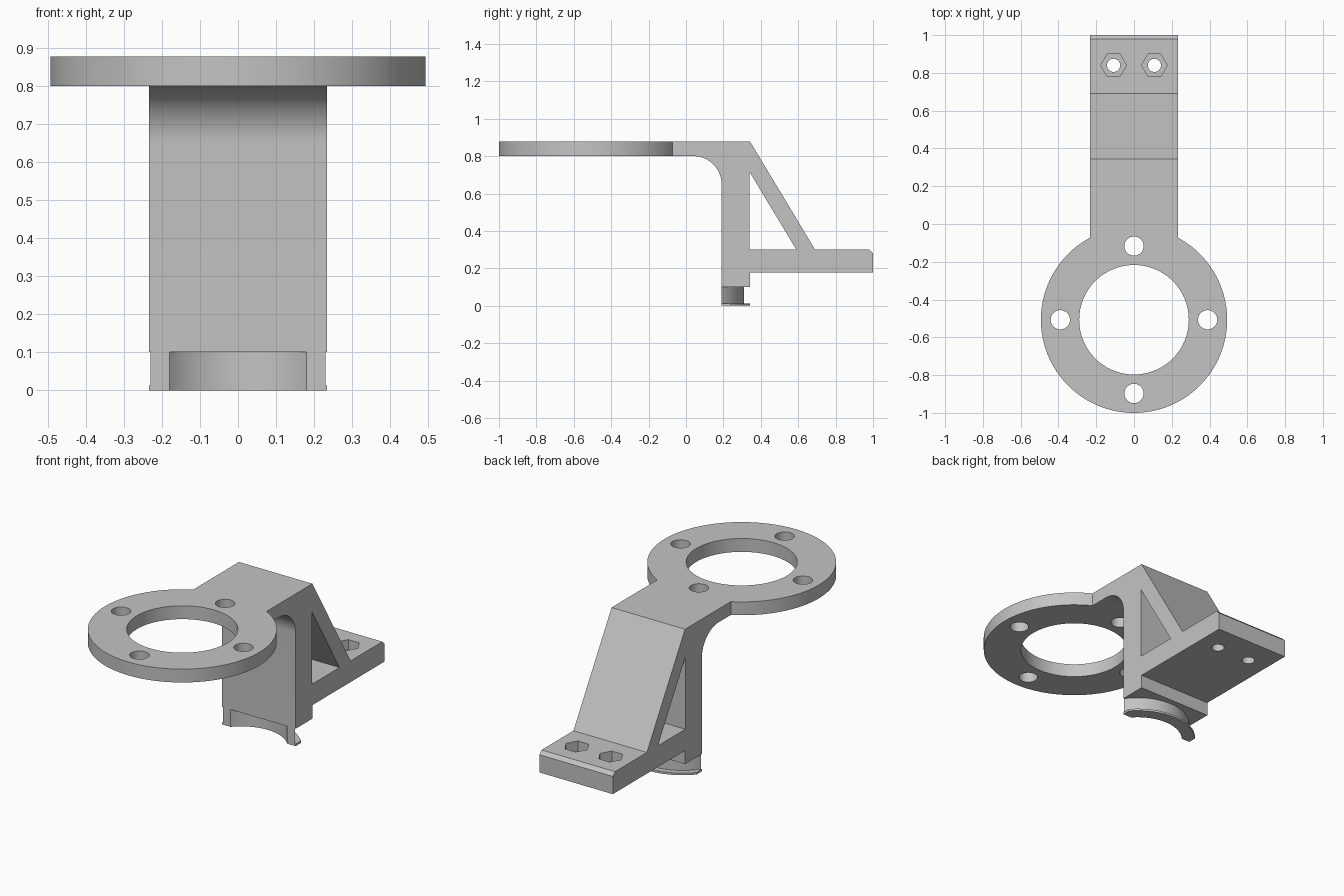
import bpy, bmesh, math
from mathutils import Vector

if "Cube" in bpy.data.objects:
    bpy.data.objects.remove(bpy.data.objects["Cube"], do_unlink=True)

grey = bpy.data.materials.new("plain grey")
grey.use_nodes = True
colour = (0.55, 0.55, 0.55, 1)
grey.diffuse_color = colour
grey.node_tree.nodes["Principled BSDF"].inputs["Base Color"].default_value = colour

HALF = 0.234               # half width of the arm
RING_Y = -0.507            # centre of the ring
TOP, UNDER = 0.877, 0.80   # ring plate heights


def prism(name, points, low, high, axis="z"):
    """Extrude a flat outline along z, or a (y, z) outline along x."""
    def place(p, h):
        return Vector((p[0], p[1], h)) if axis == "z" else Vector((h, p[0], p[1]))
    bm = bmesh.new()
    face = bm.faces.new([bm.verts.new(place(p, low)) for p in points])
    out = bmesh.ops.extrude_face_region(bm, geom=[face])
    moved = [v for v in out["geom"] if isinstance(v, bmesh.types.BMVert)]
    shift = place((0, 0), high - low)
    bmesh.ops.translate(bm, verts=moved, vec=shift)
    bmesh.ops.recalc_face_normals(bm, faces=bm.faces)
    mesh = bpy.data.meshes.new(name)
    bm.to_mesh(mesh)
    bm.free()
    mesh.materials.append(grey)
    obj = bpy.data.objects.new(name, mesh)
    bpy.context.collection.objects.link(obj)
    return obj


def arc(cx, cy, r, start, end, steps):
    return [(cx + r * math.cos(start + (end - start) * i / steps),
             cy + r * math.sin(start + (end - start) * i / steps))
            for i in range(steps + 1)]


def disc(name, cx, cy, r, low, high, sides):
    return prism(name, arc(cx, cy, r, 0, math.tau, sides)[:sides], low, high)


def combine(target, tool, operation):
    mod = target.modifiers.new("cut", "BOOLEAN")
    mod.operation, mod.solver, mod.object = operation, "EXACT", tool
    bpy.context.view_layer.objects.active = target
    bpy.ops.object.modifier_apply(modifier=mod.name)
    bpy.data.objects.remove(tool, do_unlink=True)


def smooth(obj):
    bpy.ops.object.select_all(action="DESELECT")
    obj.select_set(True)
    bpy.context.view_layer.objects.active = obj
    bpy.ops.object.shade_smooth_by_angle(angle=math.radians(25))


# Bracket side outline: arm, sloping strut, base plate, post and rounded inner corner
outline = [(-0.2, TOP), (0.343, TOP), (0.69, 0.30), (0.98, 0.30), (1.0, 0.28),
           (1.0, 0.178), (0.343, 0.178), (0.343, 0.10), (0.19, 0.10)]
outline += arc(0.04, 0.65, 0.15, 0, math.pi / 2, 20) + [(-0.2, UNDER)]
bracket = prism("bracket", outline, -HALF, HALF, "x")

# Triangular window through the sides
window = [(0.34, 0.715), (0.34, 0.30), (0.59, 0.30)]
combine(bracket, prism("window_cutter", window, -0.5, 0.5, "x"), "DIFFERENCE")

# Round mounting ring joined to the arm
combine(bracket, disc("ring", 0, RING_Y, 0.493, UNDER, TOP, 128), "UNION")
combine(bracket, disc("bore", 0, RING_Y, 0.29, 0.7, 1, 96), "DIFFERENCE")
for i in range(4):
    a = i * math.pi / 2
    hole = disc("ring_hole", 0.39 * math.cos(a), RING_Y + 0.39 * math.sin(a),
                0.051, 0.75, 0.95, 32)
    combine(bracket, hole, "DIFFERENCE")

# Bolt holes with hexagonal nut pockets in the base plate
for side in (-1, 1):
    x = side * 0.108
    combine(bracket, disc("bolt_hole", x, 0.84, 0.035, 0.1, 0.4, 32), "DIFFERENCE")
    combine(bracket, disc("nut_pocket", x, 0.84, 0.068, 0.24, 0.4, 6), "DIFFERENCE")
smooth(bracket)

# Curved foot under the post, with a thin flange at the bottom
FOOT_Y, FRONT = 0.03, 0.19


def foot_part(name, radius, low, high):
    inner, depth = 0.241, FRONT - FOOT_Y
    a = math.asin(depth / inner)
    b = max(math.asin(depth / radius), math.acos(min(1, HALF / radius)))
    points = arc(0, FOOT_Y, inner, a, math.pi - a, 40)
    points += [(-min(HALF, math.sqrt(radius ** 2 - depth ** 2)), FRONT)]
    points += arc(0, FOOT_Y, radius, math.pi - b - 0.001, b + 0.001, 40)
    points += [(min(HALF, math.sqrt(radius ** 2 - depth ** 2)), FRONT)]
    smooth(prism(name, points, low, high))


foot_part("curved_foot", 0.28, 0.012, 0.10)
foot_part("foot_flange", 0.313, 0, 0.012)
